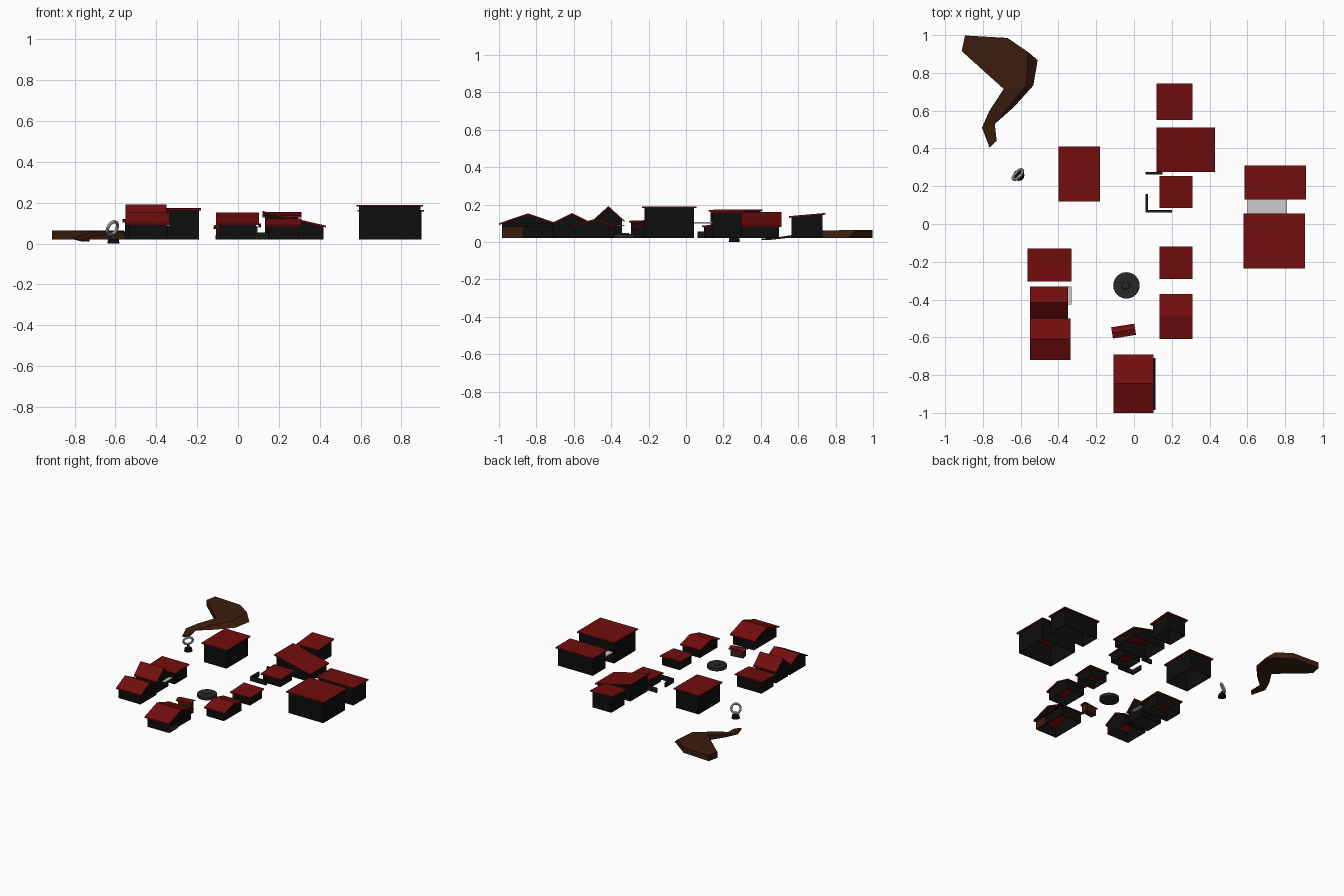
import bpy, bmesh, math
from mathutils import Vector

if "Cube" in bpy.data.objects:
    bpy.data.objects.remove(bpy.data.objects["Cube"])


def mat(name, c):
    m = bpy.data.materials.new(name)
    m.diffuse_color = (*c, 1)
    m.use_nodes = True
    m.node_tree.nodes["Principled BSDF"].inputs["Base Color"].default_value = m.diffuse_color
    return m


RED = mat("roof_red", (0.17, 0.004, 0.004))
BLACK = mat("wall_black", (0.004, 0.004, 0.004))
BROWN = mat("earth_brown", (0.045, 0.012, 0.004))
GREEN = mat("dark_green", (0.006, 0.012, 0.006))
STONE = mat("dark_stone", (0.02, 0.022, 0.02))
G = 0.02  # ground level of the village


def finish(name, bm, m=None):
    bmesh.ops.recalc_face_normals(bm, faces=bm.faces)
    me = bpy.data.meshes.new(name)
    bm.to_mesh(me)
    bm.free()
    ob = bpy.data.objects.new(name, me)
    bpy.context.collection.objects.link(ob)
    if m:
        me.materials.append(m)
    return ob


def box(name, x0, x1, y0, y1, z0, z1, m=None):
    bm = bmesh.new()
    bmesh.ops.create_cube(bm, size=1)
    for v in bm.verts:
        v.co = ((x0 + x1) / 2 + v.co.x * (x1 - x0),
                (y0 + y1) / 2 + v.co.y * (y1 - y0),
                (z0 + z1) / 2 + v.co.z * (z1 - z0))
    return finish(name, bm, m)


def prism(bm, pts, a0, a1, axis):
    """Extrude a (t, z) outline along the x or y axis."""
    def co(t, z, a):
        return (a, t, z) if axis == 'x' else (t, a, z)
    r0 = [bm.verts.new(co(t, z, a0)) for t, z in pts]
    r1 = [bm.verts.new(co(t, z, a1)) for t, z in pts]
    sides = []
    for i in range(len(pts)):
        j = (i + 1) % len(pts)
        sides.append(bm.faces.new((r0[i], r0[j], r1[j], r1[i])))
    bm.faces.new(r0)
    bm.faces.new(r1)
    return sides


def house(name, x0, x1, y0, y1, prof, axis='x', o=0.012, th=0.009):
    """Roof slab following prof = (fraction, top z), over open-bottomed walls."""
    a0, a1, t0, t1 = (x0, x1, y0, y1) if axis == 'x' else (y0, y1, x0, x1)
    top = [(t0 + (t1 - t0) * f, z) for f, z in prof]
    bm = bmesh.new()
    prism(bm, top + [(t, z - th) for t, z in reversed(top)], a0, a1, axis)
    finish(name + "_roof", bm, RED)
    # walls run up to the underside of the roof
    under = [(t, z - th) for t, z in top]

    def inset(p, q, d):
        k = d / abs(q[0] - p[0])
        return (p[0] + (q[0] - p[0]) * k, p[1] + (q[1] - p[1]) * k)
    s, e = inset(under[0], under[1], o), inset(under[-1], under[-2], o)
    ring = [(s[0], G), s] + under[1:-1] + [e, (e[0], G)]
    bm = bmesh.new()
    sides = prism(bm, ring, a0 + o, a1 - o, axis)
    # drop roof plane and floor, keep the four walls
    bmesh.ops.delete(bm, geom=sides[1:-2] + [sides[-1]], context='FACES')
    w = finish(name + "_walls", bm, BLACK)
    mod = w.modifiers.new("thickness", 'SOLIDIFY')
    mod.thickness = 0.006


def flat(a, b):
    return [(0, a), (1, b)]


def gable(eave, peak):
    return [(0, eave), (0.5, peak), (1, eave)]


# east row of the street
house("north_shed", 0.12, 0.31, 0.55, 0.745, flat(0.138, 0.155), o=0.015)
house("sloped_house", 0.12, 0.43, 0.275, 0.51, flat(0.16, 0.088), 'y')
house("yard_hut", 0.135, 0.31, 0.085, 0.255, flat(0.088, 0.096))
house("street_hut", 0.135, 0.31, -0.29, -0.12, flat(0.088, 0.096))
house("east_house", 0.135, 0.31, -0.61, -0.37, gable(0.09, 0.122))

# south house with its brown doorway
house("south_house", -0.108, 0.103, -1.0, -0.69, gable(0.1, 0.153), o=0.015)
box("south_house_east_beam", 0.1, 0.113, -0.985, -0.71, 0.08, 0.098, BLACK)
box("south_house_door", 0.085, 0.096, -0.98, -0.875, G, 0.085, BROWN)

# west row
house("west_house_south", -0.55, -0.335, -0.72, -0.5, gable(0.1, 0.155))
house("west_house_middle", -0.55, -0.35, -0.5, -0.33, gable(0.115, 0.192))
house("west_house_north", -0.565, -0.33, -0.305, -0.13, flat(0.113, 0.12))
box("west_awning", -0.36, -0.332, -0.425, -0.33, 0.085, 0.09)
house("north_west_house", -0.4, -0.18, 0.12, 0.41, flat(0.172, 0.174))

# big halls on the east edge joined by a covered passage
house("hall_north", 0.585, 0.91, 0.13, 0.31, flat(0.165, 0.165))
house("hall_south", 0.58, 0.905, -0.235, 0.055, flat(0.19, 0.19))
box("passage_roof", 0.6, 0.81, 0.04, 0.145, 0.1, 0.108)

# low yard walls
for i, w in enumerate([(0.062, 0.15, 0.262, 0.274), (0.062, 0.075, 0.062, 0.16),
                       (0.062, 0.2, 0.062, 0.074)]):
    box(f"yard_wall_{i}", *w, G, 0.055, GREEN)

# market stall, slightly turned
stall = [box("stall_body", -0.05, 0.05, -0.024, 0.024, G, 0.082, BROWN)]
bm = bmesh.new()
prism(bm, [(-0.03, 0.078), (0, 0.09), (0.03, 0.078), (0.03, 0.071), (0, 0.083), (-0.03, 0.071)],
      -0.062, 0.062, 'x')
stall.append(finish("stall_roof", bm, RED))
for ob in stall:
    ob.location = (-0.055, -0.567, 0)
    ob.rotation_euler.z = math.radians(9)


def disc(name, x, y, z0, z1, r0, r1, m=None, n=24):
    bm = bmesh.new()
    bmesh.ops.create_cone(bm, cap_ends=True, segments=n, radius1=r0, radius2=r1, depth=z1 - z0)
    bmesh.ops.translate(bm, verts=bm.verts, vec=(x, y, (z0 + z1) / 2))
    return finish(name, bm, m)


# round stone platform in the square
disc("platform", -0.04, -0.325, G, 0.043, 0.07, 0.07, STONE)
disc("platform_centre", -0.045, -0.325, 0.043, 0.047, 0.022, 0.02, STONE)

# ring monument on a dark base
disc("ring_base", -0.61, 0.258, 0.0, 0.022, 0.03, 0.026, BLACK, 16)
disc("ring_stem", -0.61, 0.258, 0.022, 0.045, 0.012, 0.01, STONE, 12)
bpy.ops.mesh.primitive_torus_add(major_segments=24, minor_segments=8,
                                 major_radius=0.034, minor_radius=0.008,
                                 location=(-0.615, 0.262, 0.076))
ring = bpy.context.object
ring.name = "ring"
ring.rotation_mode = 'QUATERNION'
ring.rotation_quaternion = Vector((-0.68, 0.62, 0.4)).to_track_quat('Z', 'Y')

# earth mound with a winding ramp: pairs of left/right edge points and height
L = [(-0.895, 0.998), (-0.912, 0.915), (-0.69, 0.715), (-0.765, 0.6), (-0.805, 0.51), (-0.765, 0.405)]
R = [(-0.67, 0.985), (-0.56, 0.91), (-0.57, 0.735), (-0.68, 0.6), (-0.737, 0.53), (-0.727, 0.44)]
H = [0.065, 0.065, 0.06, 0.042, 0.028, 0.018]
bm = bmesh.new()
tl = [bm.verts.new((*p, h)) for p, h in zip(L, H)]
tr = [bm.verts.new((*p, h)) for p, h in zip(R, H)]
bl = [bm.verts.new((*p, min(G, h - 0.008))) for p, h in zip(L, H)]
out = R[:]
out[1], out[2], out[3] = (-0.51, 0.868), (-0.533, 0.733), (-0.635, 0.62)
br = [bm.verts.new((*p, min(G, h - 0.008))) for p, h in zip(out, H)]
for i in range(5):
    for a, b in ((tl, tr), (tr, br), (br, bl), (bl, tl)):
        bm.faces.new((a[i], b[i], b[i + 1], a[i + 1]))
for i in (0, 5):
    bm.faces.new((tl[i], tr[i], br[i], bl[i]))
finish("earth_mound", bm, BROWN)

# smooth only the round parts
for n in ("ring", "ring_base", "ring_stem", "platform"):
    bpy.ops.object.select_all(action='DESELECT')
    ob = bpy.data.objects[n]
    ob.select_set(True)
    bpy.context.view_layer.objects.active = ob
    bpy.ops.object.shade_smooth_by_angle()
